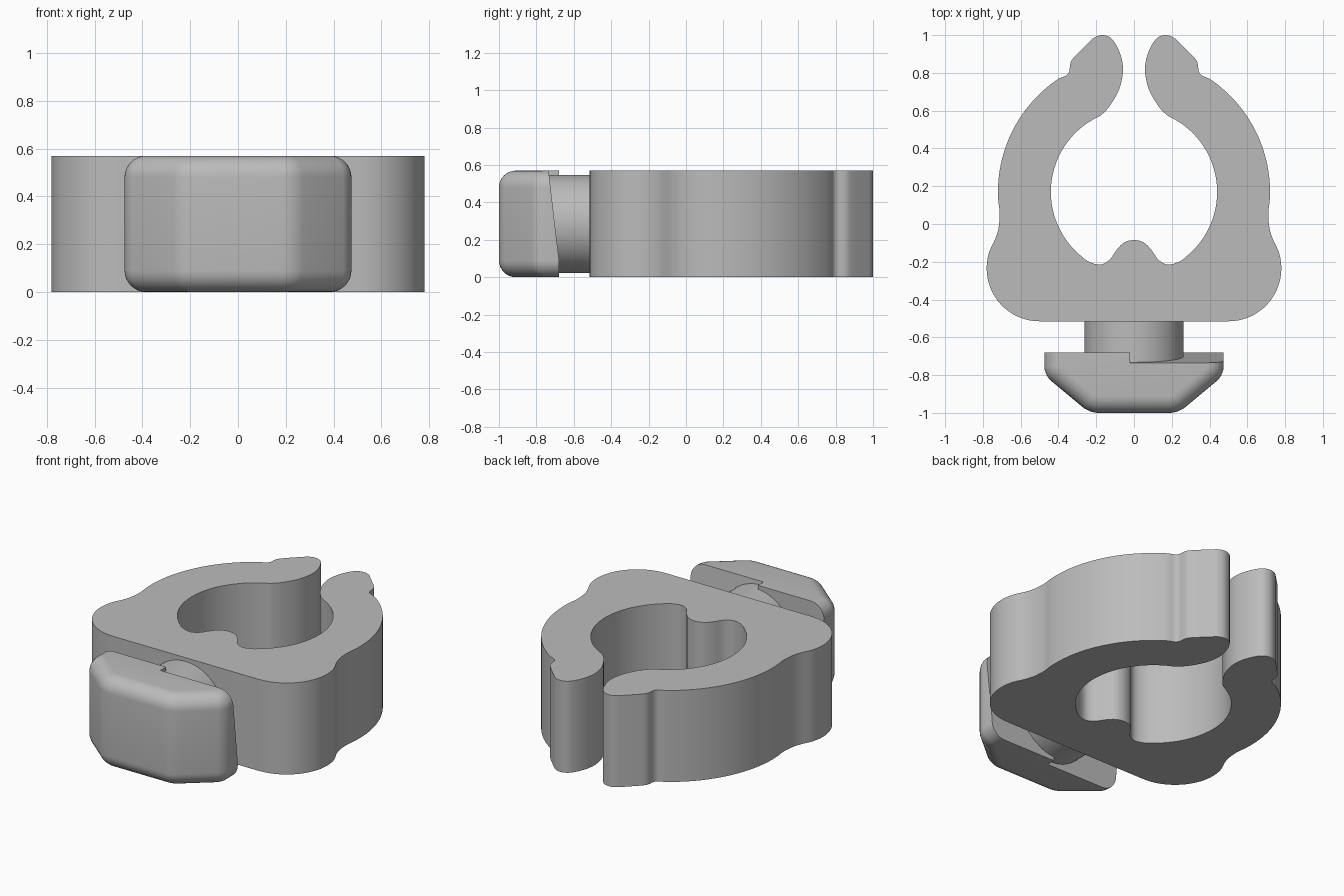
import bpy, bmesh, math
from math import cos, sin, radians
from mathutils import Vector, Matrix

if "Cube" in bpy.data.objects:
    bpy.data.objects.remove(bpy.data.objects["Cube"])

HEIGHT = 0.57
MID = HEIGHT / 2

grey = bpy.data.materials.new("plain grey")
grey.use_nodes = True
grey.diffuse_color = (0.5, 0.5, 0.5, 1)
grey.node_tree.nodes["Principled BSDF"].inputs["Base Color"].default_value = (0.5, 0.5, 0.5, 1)


def arc(cx, cy, r, start, end, n):
    angles = [radians(start + (end - start) * i / n) for i in range(n + 1)]
    return [(cx + r * cos(a), cy + r * sin(a)) for a in angles]


def smooth_path(points, after, steps=4):
    """Rounded curve passing through the points."""
    p = [Vector(q) for q in [points[0]] + points + [after]]
    out = []
    for a, b, c, d in zip(p, p[1:], p[2:], p[3:]):
        for i in range(steps):
            t = i / steps
            out.append(0.5 * (2 * b + (c - a) * t + (2 * a - 5 * b + 4 * c - d) * t**2
                              + (3 * b - a - 3 * c + d) * t**3))
    return [tuple(v) for v in out] + [points[-1]]


def prism(outline, low, high, place=lambda u, v, w: (u, v, w)):
    """Closed outline extruded from low to high."""
    bm = bmesh.new()
    base = bm.faces.new([bm.verts.new(place(u, v, low)) for u, v in outline])
    top = bmesh.ops.extrude_face_region(bm, geom=[base])["geom"]
    shift = Vector(place(0, 0, high)) - Vector(place(0, 0, low))
    bmesh.ops.translate(bm, vec=shift, verts=[g for g in top if isinstance(g, bmesh.types.BMVert)])
    bmesh.ops.recalc_face_normals(bm, faces=bm.faces)
    return bm


def make_object(name, bm):
    mesh = bpy.data.meshes.new(name)
    bm.to_mesh(mesh)
    bm.free()
    mesh.materials.append(grey)
    obj = bpy.data.objects.new(name, mesh)
    bpy.context.collection.objects.link(obj)
    return obj


def activate(obj):
    bpy.ops.object.select_all(action='DESELECT')
    obj.select_set(True)
    bpy.context.view_layer.objects.active = obj


def shade(obj):
    activate(obj)
    bpy.ops.object.shade_smooth_by_angle(angle=radians(30))


# Clip body: half outline, from the base corner round the jaw to the inner bump
half = arc(0.5, -0.235, 0.28, -90, 20, 10)
half += [(0.735, -0.08), (0.717, -0.02)]
half += arc(0, 0.17, 0.72, -9, 56, 12)
half += [(0.358, 0.787), (0.342, 0.81), (0.338, 0.845), (0.32, 0.88), (0.235, 0.965),
         (0.205, 0.99), (0.165, 1.0), (0.12, 0.983), (0.085, 0.93), (0.062, 0.86),
         (0.06, 0.79), (0.08, 0.71), (0.125, 0.63), (0.17, 0.58)]
half += arc(0, 0.17, 0.44, 60, -57, 16)
half += [(0.18, -0.215), (0.13, -0.19), (0.092, -0.137), (0.052, -0.098), (0, -0.085)]
half = smooth_path(half, (-0.052, -0.098))
outline = half + [(-x, y) for x, y in reversed(half[:-1])]
shade(make_object("clip_body", prism(outline, 0, HEIGHT)))

# Round neck joining body and head
neck = bmesh.new()
bmesh.ops.create_cone(neck, cap_ends=True, segments=64, radius1=0.262, radius2=0.262, depth=0.31,
                      matrix=Matrix.Translation((0, -0.665, MID)) @ Matrix.Rotation(radians(90), 4, 'X'))
shade(make_object("neck", neck))

# Head: chamfered block with rounded edges everywhere but the back
BACK = -0.68
side = [(0.475, BACK), (0.475, -0.80), (0.235, -1.0)]
bm = prism(side + [(-x, y) for x, y in reversed(side)], 0, HEIGHT)


def at_back(v):
    return v.co.y > BACK - 0.001


upright = [e for e in bm.edges if abs(e.verts[0].co.z - e.verts[1].co.z) > 0.1
           and not at_back(e.verts[0])]
bmesh.ops.bevel(bm, geom=upright, offset=0.045, segments=5, profile=0.5, affect='EDGES')
rim = [e for e in bm.edges if abs(e.verts[0].co.z - e.verts[1].co.z) < 0.001
       and abs(e.verts[0].co.z - MID) > MID - 0.001
       and not all(at_back(v) for v in e.verts)]
bmesh.ops.bevel(bm, geom=rim, offset=0.09, segments=8, profile=0.5, affect='EDGES')
head = make_object("head", bm)

# Opposed sloping ramps cut into the back of the head
wedge = [(-0.669, 0.005), (-0.744, 0.65), (-0.5, 0.65), (-0.5, 0.005)]
for turn in (0, 180):
    cutter_bm = prism(wedge, -0.02, 0.6, lambda u, v, w: (w, u, v))
    bmesh.ops.rotate(cutter_bm, cent=(0, 0, MID), verts=cutter_bm.verts,
                     matrix=Matrix.Rotation(radians(turn), 3, 'Y'))
    cutter = make_object("ramp_cutter", cutter_bm)
    cutter.hide_render = True
    cut = head.modifiers.new("ramp", 'BOOLEAN')
    cut.operation = 'DIFFERENCE'
    cut.solver = 'EXACT'
    cut.object = cutter
    activate(head)
    bpy.ops.object.modifier_apply(modifier=cut.name)
    bpy.data.objects.remove(cutter)

shade(head)
for face in head.data.polygons:
    if face.normal.y > 0.9:
        face.use_smooth = False
